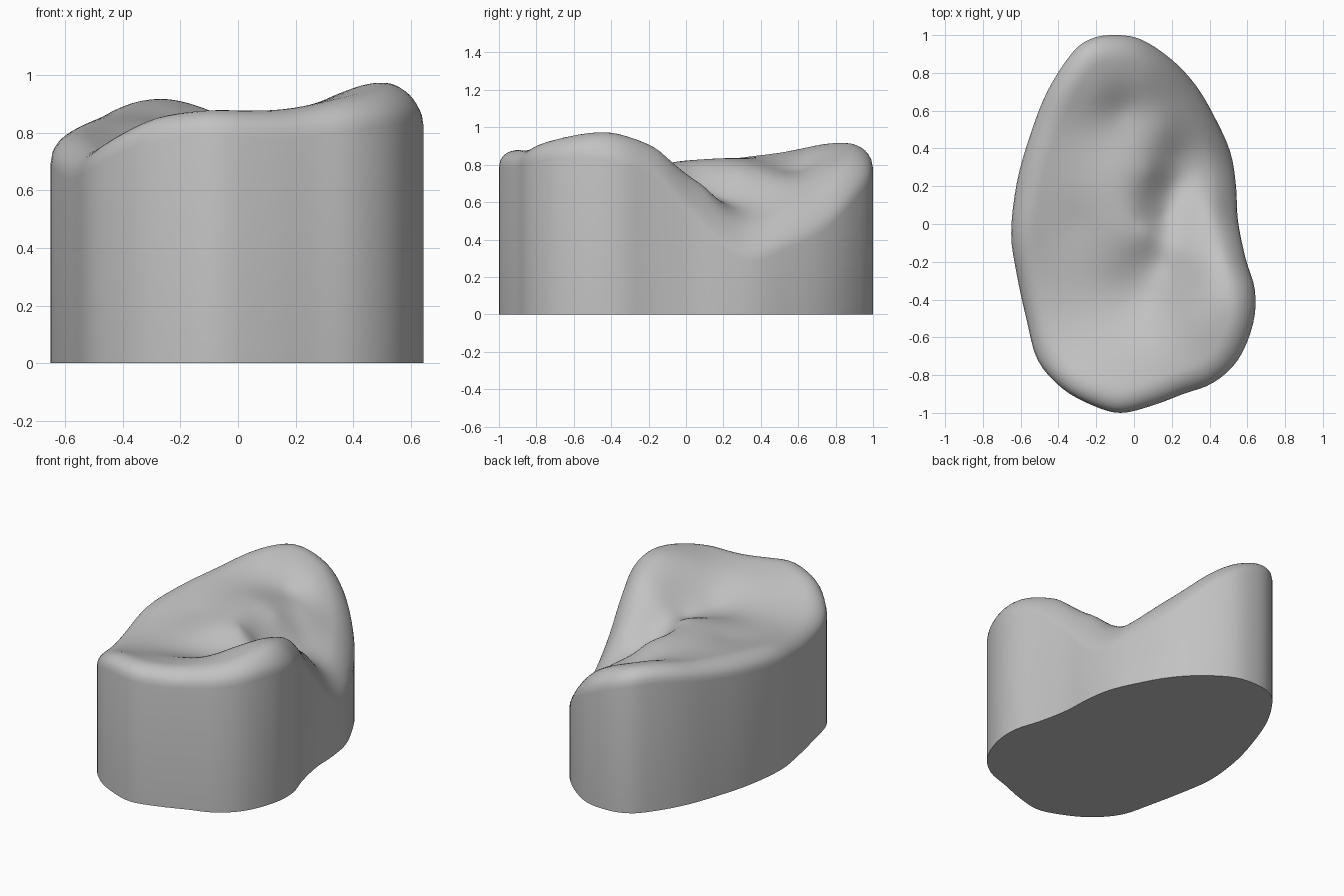
import bpy, bmesh, math
from mathutils import Vector
from mathutils.geometry import intersect_point_line

cube = bpy.data.objects.get("Cube")
if cube:
    bpy.data.objects.remove(cube, do_unlink=True)

# Plan outline of the block, clockwise from the back
OUTLINE = [
    (-.13, 1), (.03, .98), (.2, .87), (.33, .73), (.43, .56), (.51, .38), (.54, .2),
    (.55, .02), (.59, -.18), (.64, -.35), (.63, -.53), (.55, -.72), (.42, -.84),
    (.26, -.9), (.1, -.96), (-.07, -1), (-.22, -.96), (-.38, -.87), (-.51, -.72),
    (-.57, -.5), (-.62, -.27), (-.65, -.05), (-.62, .22), (-.55, .47), (-.46, .7),
    (-.34, .89), (-.25, .97)]

# Heights around the rim, before it is rounded over
RIM = [
    (-.62, 0, .81), (-.57, -.4, .75), (-.6, .25, .84), (-.48, .55, .88), (-.3, .85, .93),
    (-.1, .95, .88), (.1, .93, .77), (.3, .75, .58), (.45, .5, .45), (.52, .32, .4),
    (.54, .15, .5), (.56, 0, .66), (.59, -.2, .86), (.62, -.4, .94), (.5, -.7, .94),
    (.2, -.9, .89), (-.05, -.95, .89), (-.3, -.88, .87), (-.48, -.7, .78)]

# Heights of the ridge, plateau, crease and small pits
INNER = [
    (.47, -.4, .97), (.47, -.15, .88), (.4, .1, .68), (.36, .28, .54), (.2, .2, .62),
    (.16, .04, .67), (.06, -.05, .79), (.15, -.2, .73), (.09, -.4, .75), (0, .1, .8),
    (-.1, -.2, .78), (-.3, 0, .79), (-.35, -.45, .75), (0, -.65, .83), (.3, -.5, .91),
    (.3, -.15, .81), (-.06, .6, .77), (-.08, .8, .86), (-.3, .5, .85), (.15, .5, .7),
    (.22, .36, .61), (.08, .28, .76), (.05, .75, .79), (-.2, .68, .87)]


def kernel(ax, ay, bx, by):
    d = (ax - bx) ** 2 + (ay - by) ** 2
    return d * math.log(d) if d > 1e-9 else 0.0


def solve(rows):
    """Gaussian elimination with pivoting on an augmented matrix."""
    n = len(rows)
    for i in range(n):
        p = max(range(i, n), key=lambda r: abs(rows[r][i]))
        rows[i], rows[p] = rows[p], rows[i]
        for r in range(i + 1, n):
            f = rows[r][i] / rows[i][i]
            rows[r] = [a - f * b for a, b in zip(rows[r], rows[i])]
    out = [0.0] * n
    for i in reversed(range(n)):
        known = sum(rows[i][j] * out[j] for j in range(i + 1, n))
        out[i] = (rows[i][n] - known) / rows[i][i]
    return out


def thin_plate(points):
    """Return a smooth height function through the given points."""
    n = len(points)
    rows = []
    for i, (x, y, z) in enumerate(points):
        row = [kernel(x, y, q[0], q[1]) for q in points]
        row[i] += 0.002
        rows.append(row + [1, x, y, z])
    rows.append([1] * n + [0] * 4)
    rows.append([p[0] for p in points] + [0] * 4)
    rows.append([p[1] for p in points] + [0] * 4)
    w = solve(rows)

    def height(x, y):
        bend = sum(k * kernel(x, y, p[0], p[1]) for k, p in zip(w, points))
        return bend + w[n] + w[n + 1] * x + w[n + 2] * y
    return height


def smooth_loop(points, steps):
    """Closed Catmull-Rom curve through the points."""
    pts = [Vector(p) for p in points]
    n, out = len(pts), []
    for i in range(n):
        a, b, c, d = (pts[(i + k - 1) % n] for k in range(4))
        for s in range(steps):
            t = s / steps
            out.append(b + (c - a) * (t / 2) + (2 * a - 5 * b + 4 * c - d) * (t * t / 2)
                       + (3 * b - a - 3 * c + d) * (t ** 3 / 2))
    return out


def rim_distance(p, loop):
    best = 9.0
    for a, b in zip(loop, loop[1:] + loop[:1]):
        q, f = intersect_point_line(p, a, b)
        q = a.lerp(b, min(max(f, 0), 1))
        best = min(best, (p - q.to_2d()).length)
    return best


height = thin_plate(RIM + INNER)
loop = smooth_loop(OUTLINE, 4)
RADIUS, DROP = 0.13, 0.11


def top_point(p, edge):
    """Surface height with the border rounded over into the wall."""
    u = 1 - min(edge / RADIUS, 1)
    return Vector((p.x, p.y, height(p.x, p.y) - DROP * (1 - math.sqrt(max(0, 1 - u * u)))))


bm = bmesh.new()

# Sculpted top: concentric rings, closer together towards the rim
RINGS = 34
rings = []
for r in range(RINGS):
    scale = 1 - (r / RINGS) ** 1.4
    ring = []
    for p in loop:
        q = p * scale
        edge = 0.0 if r == 0 else (rim_distance(q, loop) if scale > 0.65 else 1.0)
        ring.append(bm.verts.new(top_point(q, edge)))
    rings.append(ring)
centre = bm.verts.new((0, 0, height(0, 0)))
base = [bm.verts.new((p.x, p.y, 0)) for p in loop]

# Wall, top and flat underside
n = len(loop)
for low, high in zip([base] + rings, rings):
    for i in range(n):
        j = (i + 1) % n
        bm.faces.new((low[i], low[j], high[j], high[i]))
for i in range(n):
    bm.faces.new((rings[-1][i], rings[-1][(i + 1) % n], centre))
bm.faces.new(base)
bmesh.ops.recalc_face_normals(bm, faces=bm.faces)

mesh = bpy.data.meshes.new("sculpted_block")
bm.to_mesh(mesh)
bm.free()
block = bpy.data.objects.new("sculpted_block", mesh)
bpy.context.collection.objects.link(block)

# Plain grey material
grey = bpy.data.materials.new("plain_grey")
grey.use_nodes = True
colour = (0.54, 0.54, 0.54, 1)
grey.diffuse_color = colour
grey.node_tree.nodes["Principled BSDF"].inputs["Base Color"].default_value = colour
mesh.materials.append(grey)

bpy.context.view_layer.objects.active = block
block.select_set(True)
bpy.ops.object.shade_smooth_by_angle(angle=math.radians(40))
